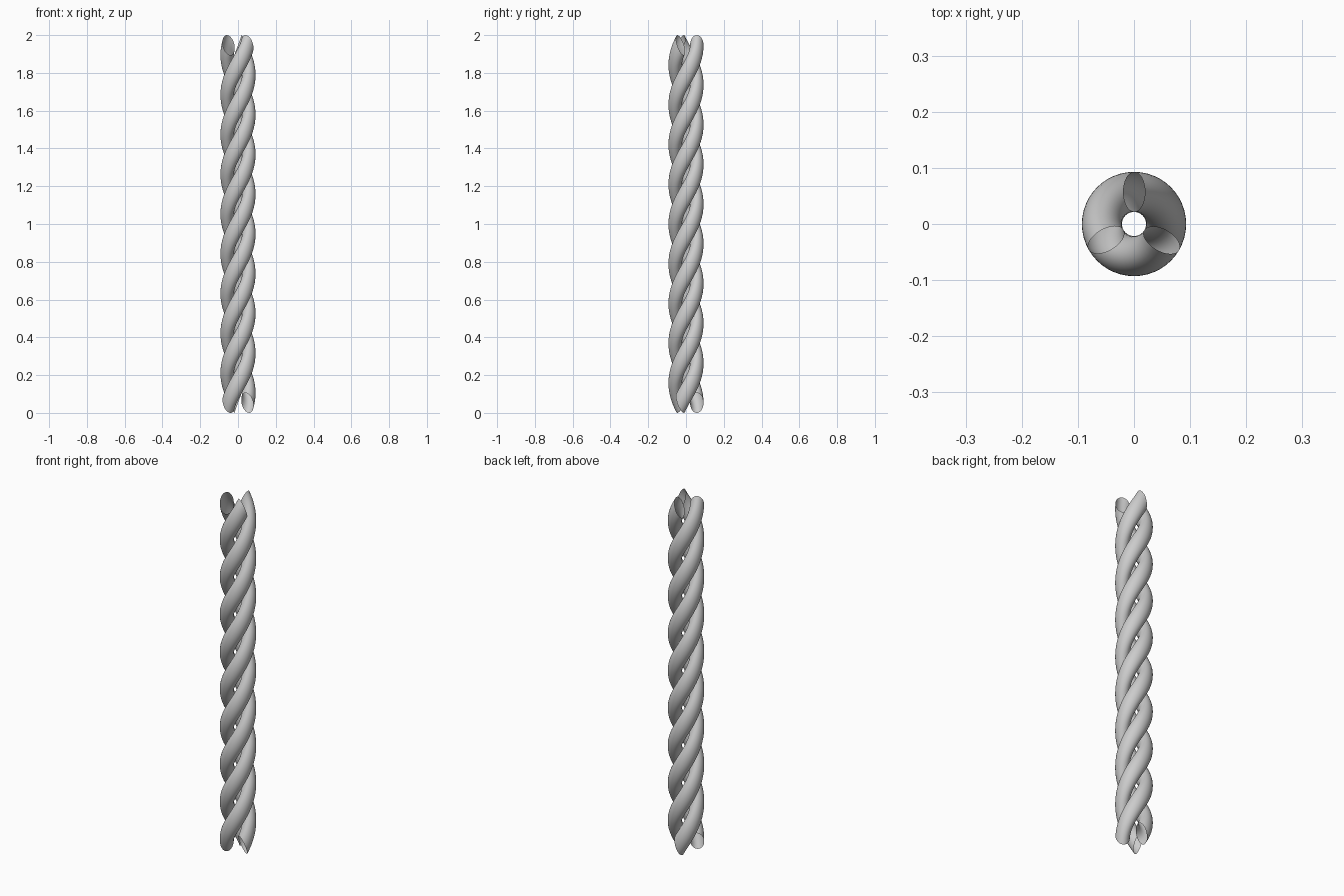
import bpy, bmesh, math

if "Cube" in bpy.data.objects:
    bpy.data.objects.remove(bpy.data.objects["Cube"])

R = 0.0572          # helix radius
A = 0.0357          # radial half-width of the strand section
T, H = 0.0196, 0.053  # tangential and vertical half-extent of the slanted end
TURNS, STEPS, SIDES = 3, 144, 32


def strand(name, start):
    """Open tube: a slanted elliptical section screwed up the z axis."""
    bm = bmesh.new()
    rings = []
    for i in range(STEPS + 1):
        f = i / STEPS
        ang = start + f * TURNS * math.tau
        c, s = math.cos(ang), math.sin(ang)
        zc = H + f * (2 - 2 * H)
        ring = []
        for j in range(SIDES):
            u = math.tau * j / SIDES
            rad = R + A * math.cos(u)
            tan = -T * math.sin(u)
            ring.append(bm.verts.new((rad * c - tan * s, rad * s + tan * c,
                                      zc + H * math.sin(u))))
        rings.append(ring)
    for a, b in zip(rings, rings[1:]):
        for j in range(SIDES):
            k = (j + 1) % SIDES
            bm.faces.new((a[j], b[j], b[k], a[k])).smooth = True
    bmesh.ops.recalc_face_normals(bm, faces=bm.faces)
    # make sure the normals point out of the tube
    bm.normal_update()
    mid = rings[STEPS // 2]
    v = mid[0]
    if v.normal.x * v.co.x + v.normal.y * v.co.y < 0:
        bmesh.ops.reverse_faces(bm, faces=bm.faces)
    me = bpy.data.meshes.new(name)
    bm.to_mesh(me)
    bm.free()
    ob = bpy.data.objects.new(name, me)
    bpy.context.collection.objects.link(ob)


# three twisted rope strands
for n in range(3):
    strand(f"rope_strand_{n + 1}", math.radians(90 + 120 * n))
